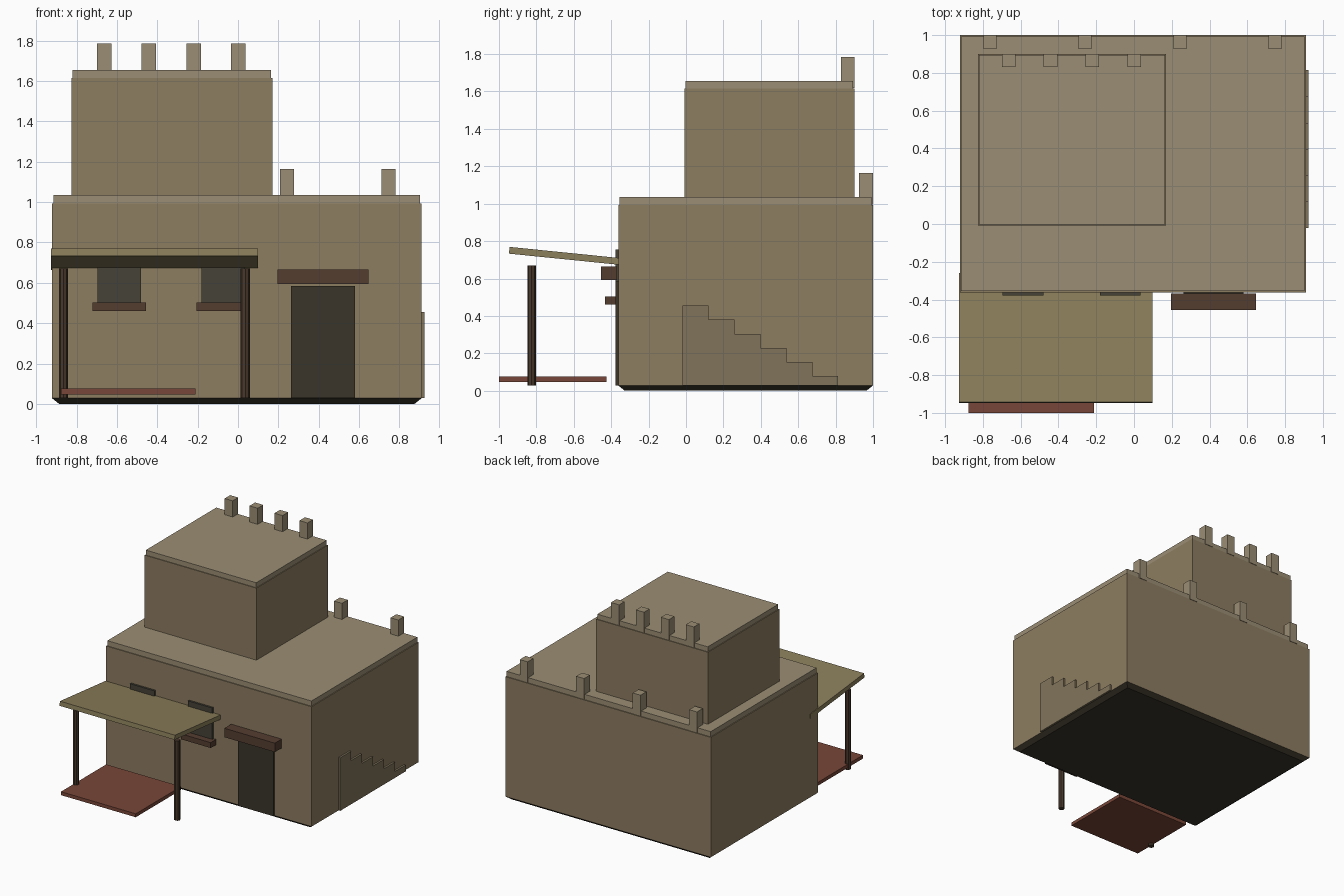
import bpy, bmesh, math

if "Cube" in bpy.data.objects:
    bpy.data.objects.remove(bpy.data.objects["Cube"])


def material(name, rgb):
    m = bpy.data.materials.new(name)
    m.diffuse_color = (*rgb, 1)
    m.use_nodes = True
    m.node_tree.nodes["Principled BSDF"].inputs["Base Color"].default_value = m.diffuse_color
    return m


WALL = material("adobe", (0.27, 0.205, 0.12))
TRIM = material("pale_adobe", (0.33, 0.27, 0.175))
STEP = material("step_adobe", (0.22, 0.175, 0.105))
DARK = material("dark", (0.042, 0.035, 0.023))
PANE = material("window_shade", (0.062, 0.055, 0.04))
WOOD = material("timber", (0.09, 0.048, 0.03))
POST = material("post_timber", (0.065, 0.04, 0.025))
STRAW = material("straw", (0.26, 0.21, 0.105))
RUG = material("red_cloth", (0.19, 0.062, 0.04))


def finish(name, bm, mat):
    bmesh.ops.recalc_face_normals(bm, faces=bm.faces)
    me = bpy.data.meshes.new(name)
    bm.to_mesh(me)
    bm.free()
    ob = bpy.data.objects.new(name, me)
    me.materials.append(mat)
    bpy.context.collection.objects.link(ob)
    return ob


def box(name, x, y, z, mat, inset=0):
    """Box from (min, max) ranges; inset narrows the bottom face."""
    bm = bmesh.new()
    bmesh.ops.create_cube(bm, size=1)
    for v in bm.verts:
        low = v.co.z < 0
        sx, sy = math.copysign(1, v.co.x), math.copysign(1, v.co.y)
        d = inset if low else 0
        v.co = (x[sx > 0] - sx * d, y[sy > 0] - sy * d, z[not low])
    return finish(name, bm, mat)


def prism(name, profile, x0, x1, mat):
    """Extrude a y-z profile along x."""
    bm = bmesh.new()
    face = bm.faces.new([bm.verts.new((x0, y, z)) for y, z in profile])
    ext = bmesh.ops.extrude_face_region(bm, geom=[face])["geom"]
    bmesh.ops.translate(bm, vec=(x1 - x0, 0, 0),
                        verts=[g for g in ext if isinstance(g, bmesh.types.BMVert)])
    return finish(name, bm, mat)


# Plinth, two storeys and their roof slabs
box("plinth", (-0.922, 0.91), (-0.362, 1.0), (0, 0.028), DARK, inset=0.035)
box("lower_storey", (-0.922, 0.91), (-0.362, 1.0), (0.028, 0.993), WALL)
box("lower_roof", (-0.915, 0.903), (-0.355, 0.993), (0.993, 1.035), TRIM)
box("upper_storey", (-0.826, 0.17), (-0.008, 0.9), (1.035, 1.615), WALL)
box("upper_roof", (-0.82, 0.164), (-0.002, 0.894), (1.615, 1.655), TRIM)

# Rear parapet blocks on both roofs
for i in range(4):
    x = -0.763 + i * 0.503
    box(f"lower_parapet_{i + 1}", (x - 0.035, x + 0.035), (0.926, 1.0), (0.996, 1.165), TRIM)
    x = -0.664 + i * 0.222
    box(f"upper_parapet_{i + 1}", (x - 0.036, x + 0.036), (0.83, 0.9), (1.618, 1.785), TRIM)

# Stepped staircase relief on the right wall
steps = [(-0.02, 0.028)]
for i in range(6):
    z = 0.455 - i * 0.0752
    steps += [(-0.02 + i * 0.139, z), (-0.02 + (i + 1) * 0.139, z)]
steps.append((-0.02 + 6 * 0.139, 0.028))
prism("staircase", steps, 0.88, 0.925, STEP)

# Door and lintel
box("door", (0.263, 0.58), (-0.376, -0.34), (0.028, 0.585), DARK)
box("door_lintel", (0.197, 0.647), (-0.455, -0.368), (0.593, 0.665), WOOD)

# Windows and sills
for side, x in (("left", -0.588), ("right", -0.073)):
    box(f"{side}_window", (x - 0.108, x + 0.108), (-0.378, -0.34), (0.485, 0.755), PANE)
    box(f"{side}_sill", (x - 0.132, x + 0.132), (-0.432, -0.362), (0.46, 0.503), WOOD)

# Sloping porch canopy
prism("canopy", [(-0.947, 0.733), (-0.943, 0.769), (-0.259, 0.7), (-0.263, 0.664)],
      -0.927, 0.098, STRAW)

# Octagonal porch posts
for side, x in (("left", -0.865), ("right", 0.036)):
    bpy.ops.mesh.primitive_cylinder_add(vertices=8, radius=0.0225, depth=0.642,
                                        location=(x, -0.825, 0.349))
    post = bpy.context.object
    post.name = f"{side}_post"
    post.data.materials.append(POST)

# Raised rug below the canopy
box("rug", (-0.877, -0.211), (-1.0, -0.424), (0.047, 0.075), RUG)
